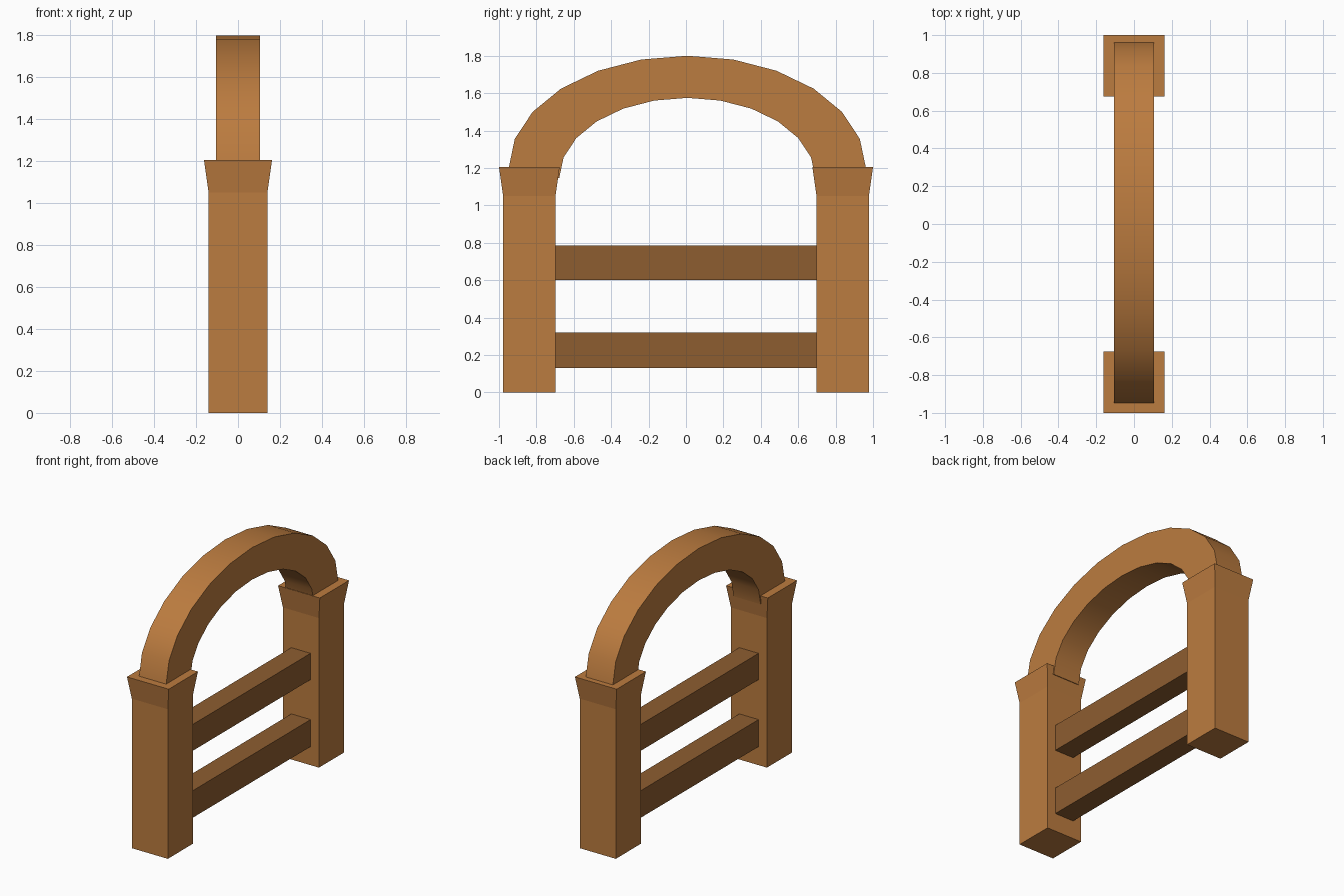
import bpy
import bmesh
from math import sin, cos, pi, radians

if "Cube" in bpy.data.objects:
    bpy.data.objects.remove(bpy.data.objects["Cube"])


def material(name, color):
    m = bpy.data.materials.new(name)
    m.diffuse_color = (*color, 1)
    m.use_nodes = True
    m.node_tree.nodes["Principled BSDF"].inputs["Base Color"].default_value = m.diffuse_color
    return m


wood = material("warm_wood", (0.50, 0.20, 0.05))
dark_wood = material("dark_wood", (0.27, 0.11, 0.03))


def finish(bm, name, mat):
    bmesh.ops.recalc_face_normals(bm, faces=bm.faces)
    mesh = bpy.data.meshes.new(name)
    bm.to_mesh(mesh)
    bm.free()
    mesh.materials.append(mat)
    obj = bpy.data.objects.new(name, mesh)
    bpy.context.collection.objects.link(obj)
    return obj


def stacked_box(name, mat, cy, levels):
    """Box lofted through (z, half x, half y) levels."""
    bm = bmesh.new()
    rings = [[bm.verts.new((sx * hx, cy + sy * hy, z))
              for sx, sy in ((-1, -1), (1, -1), (1, 1), (-1, 1))]
             for z, hx, hy in levels]
    for a, b in zip(rings, rings[1:]):
        for i in range(4):
            j = (i + 1) % 4
            bm.faces.new((a[i], a[j], b[j], b[i]))
    bm.faces.new(rings[0])
    bm.faces.new(rings[-1])
    return finish(bm, name, mat)


# Posts with flared tops
for side, label in ((-1, "front"), (1, "back")):
    stacked_box(label + "_post", wood, side * 0.838,
                [(0, 0.14, 0.14), (1.05, 0.14, 0.14), (1.205, 0.162, 0.162)])

# Cross rails
for label, z0, z1 in (("lower", 0.13, 0.32), ("upper", 0.60, 0.785)):
    stacked_box(label + "_rail", dark_wood, 0, [(z0, 0.075, 0.70), (z1, 0.075, 0.70)])

# Arch: rectangular section swept between two half ellipses
STEPS, HALF_WIDTH, CENTRE_Y = 12, 0.105, 0.007
bm = bmesh.new()
sections = []
for k in range(STEPS + 1):
    t = pi * k / STEPS
    outer = (CENTRE_Y + 0.955 * cos(t), 1.20 + 0.60 * sin(t))
    inner = (CENTRE_Y + 0.685 * cos(t), 1.145 + 0.43 * sin(t))
    sections.append([bm.verts.new((x, y, z)) for x, (y, z) in (
        (-HALF_WIDTH, outer), (HALF_WIDTH, outer),
        (HALF_WIDTH, inner), (-HALF_WIDTH, inner))])
for a, b in zip(sections, sections[1:]):
    for i in range(4):
        j = (i + 1) % 4
        bm.faces.new((a[i], a[j], b[j], b[i]))
bm.faces.new(sections[0])
bm.faces.new(sections[-1])
arch = finish(bm, "arch", wood)
bpy.context.view_layer.objects.active = arch
arch.select_set(True)
bpy.ops.object.shade_smooth_by_angle(angle=radians(35))
